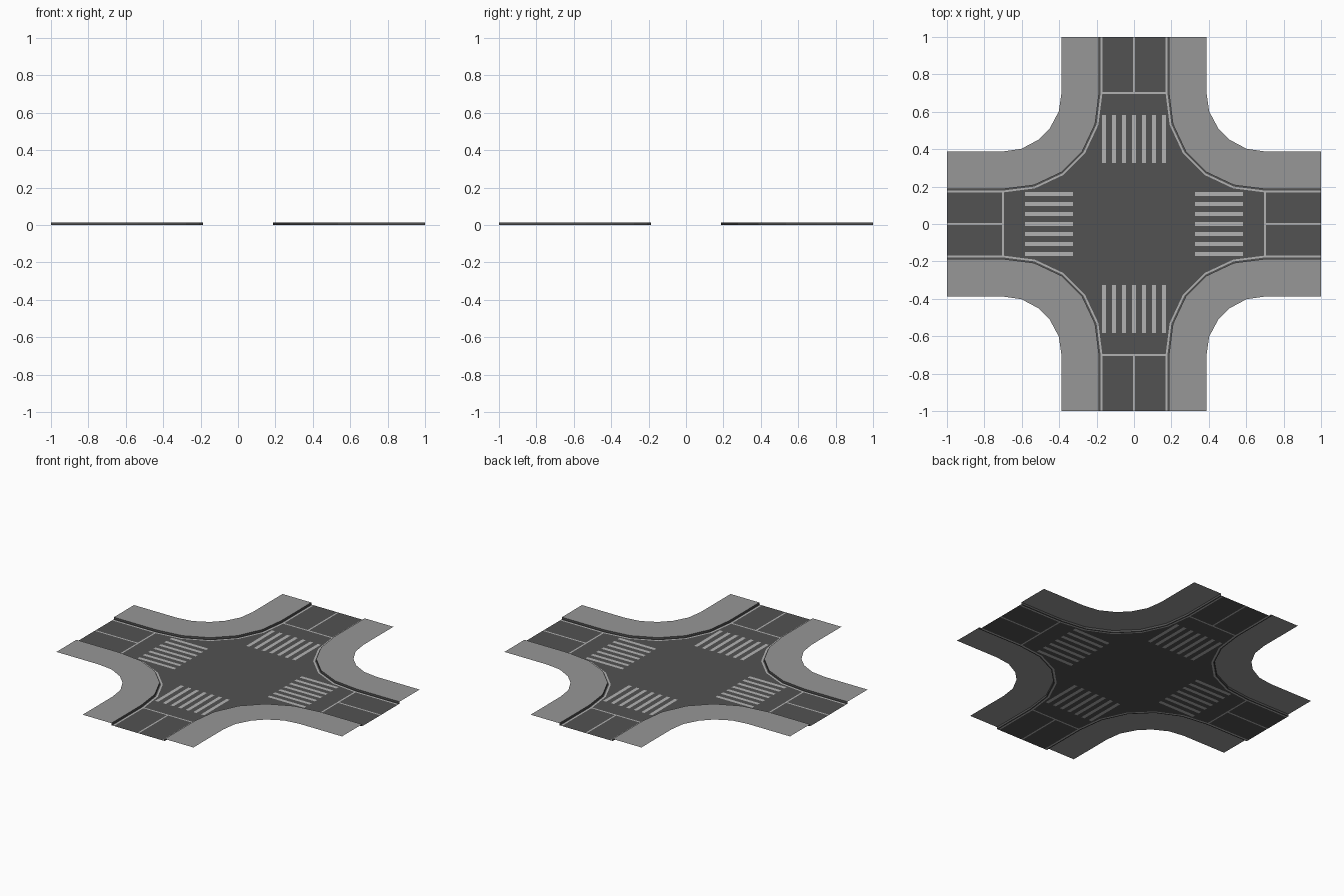
import bpy
from mathutils import Vector
from mathutils.geometry import delaunay_2d_cdt

if "Cube" in bpy.data.objects:
    bpy.data.objects.remove(bpy.data.objects["Cube"])

CURB_H = 0.013


def material(name, v):
    m = bpy.data.materials.new(name)
    m.diffuse_color = (v, v, v, 1)
    m.use_nodes = True
    m.node_tree.nodes["Principled BSDF"].inputs["Base Color"].default_value = m.diffuse_color
    return m


def add_mesh(name, verts, faces, mat):
    me = bpy.data.meshes.new(name)
    me.from_pydata(verts, [], faces)
    me.materials.append(mat)
    ob = bpy.data.objects.new(name, me)
    bpy.context.collection.objects.link(ob)
    return ob


def mirrored(half):
    """Complete a corner profile across its 45 degree diagonal."""
    return [Vector(p) for p in half] + [Vector((y, x)) for x, y in reversed(half)]


def offset(path, d):
    """Shift a corner path towards the road by d, with mitred joints."""
    segs = [(b - a).normalized() for a, b in zip(path, path[1:])]
    out = []
    for i, p in enumerate(path):
        t0, t1 = segs[max(i - 1, 0)], segs[min(i, len(segs) - 1)]
        n0, n1 = Vector((t0.y, -t0.x)), Vector((t1.y, -t1.x))
        out.append(p - (n0 + n1) * (-d / (1 + n0.dot(n1))))
    return out


def turn(p, k):
    """Rotate a 2D point by k quarter turns."""
    x, y = p
    for _ in range(k):
        x, y = -y, x
    return Vector((x, y))


asphalt = material("asphalt", 0.085)
paint = material("road_paint", 0.45)
pavement = material("pavement", 0.31)
curbstone = material("curbstone", 0.085)

# Corner profiles, from the +y arm round to the +x arm
inner = mirrored([(0.187, 1), (0.187, 0.70), (0.208, 0.535), (0.277, 0.388)])
outer = mirrored([(0.388, 1), (0.388, 0.70), (0.402, 0.602), (0.45, 0.512)])
n = len(inner)
side = 1 if offset(inner, 0.01)[0].x < inner[0].x else -1
line_out, line_in = offset(inner, side * 0.008), offset(inner, side * 0.018)

# Raised pavements and curb faces, one per corner
for k in range(4):
    a = [turn(p, k) for p in inner]
    b = [turn(p, k) for p in outer]
    add_mesh(f"pavement_{k + 1}",
             [(*p, CURB_H) for p in a + b],
             [(i, i + 1, n + i + 1, n + i) for i in range(n - 1)], pavement)
    add_mesh(f"curb_{k + 1}",
             [(*p, 0) for p in a] + [(*p, CURB_H) for p in a],
             [(i, n + i, n + i + 1, i + 1) for i in range(n - 1)], curbstone)


# Painted areas on the road
def rect(x0, x1, y0, y1):
    return [Vector(p) for p in ((x0, y0), (x1, y0), (x1, y1), (x0, y1))]


arm = [rect(-0.169, 0.169, 0.695, 0.705),      # stop line
       rect(-0.005, 0.005, 0.705, 1.0)]        # centre line
arm += [rect(i * 0.0535 - 0.011, i * 0.0535 + 0.011, 0.327, 0.584)
        for i in range(-3, 4)]                 # crossing stripes
arm += [[line_out[i], line_out[i + 1], line_in[i + 1], line_in[i]]
        for i in range(n - 1)]                 # edge line round the corner

outline = []
for k in range(4):
    outline += [turn(p, k) for p in reversed(inner)]
polys = [outline] + [[turn(p, k) for p in poly] for k in range(4) for poly in arm]

# Cut the flat road into asphalt and inset markings
pts, idx = [], []
for poly in polys:
    # keep every polygon counter-clockwise
    area = sum(p.x * q.y - q.x * p.y for p, q in zip(poly, poly[1:] + poly[:1]))
    poly = poly if area > 0 else poly[::-1]
    idx.append(list(range(len(pts), len(pts) + len(poly))))
    pts += poly
v, _, f, _, _, origin = delaunay_2d_cdt(pts, [], idx, 1, 1e-5)
verts = [(*p, 0) for p in v]
for name, mat, painted in (("road", asphalt, False), ("road_markings", paint, True)):
    faces = [t for t, o in zip(f, origin) if any(j > 0 for j in o) == painted]
    used = sorted({i for t in faces for i in t})
    remap = {i: j for j, i in enumerate(used)}
    add_mesh(name, [verts[i] for i in used],
             [[remap[i] for i in t] for t in faces], mat)
